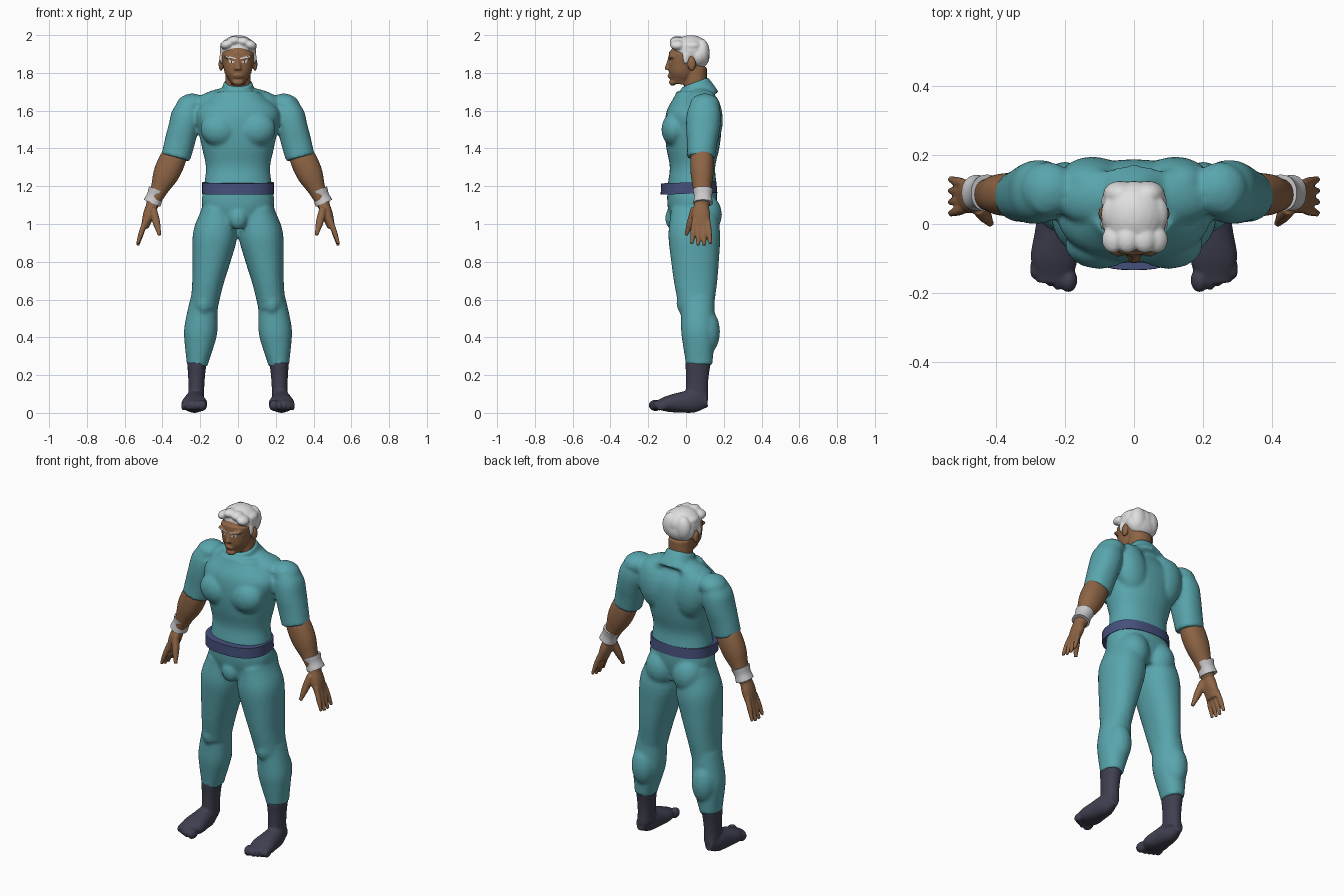
import bpy, bmesh, math
from mathutils import Vector, Matrix

cube = bpy.data.objects.get("Cube")
if cube:
    bpy.data.objects.remove(cube, do_unlink=True)


def material(name, red, green, blue):
    mat = bpy.data.materials.new(name)
    mat.use_nodes = True
    mat.diffuse_color = (red, green, blue, 1)
    bsdf = mat.node_tree.nodes["Principled BSDF"]
    bsdf.inputs["Base Color"].default_value = mat.diffuse_color
    bsdf.inputs["Roughness"].default_value = .8
    return mat


TEAL = material("teal suit", .1, .38, .42)
SKIN = material("brown skin", .27, .13, .06)
HAIR = material("white hair", .74, .74, .74)
BAND = material("grey wristband", .58, .58, .6)
BELT = material("navy belt", .06, .08, .2)
SOCK = material("dark sock", .05, .05, .08)
LIPS = material("dark lips", .11, .05, .03)
EYES = material("dark eyes", .02, .02, .02)
SIDES = {"left": 1, "right": -1}


def smooth_value(values, position):
    """Catmull-Rom value at a fractional position in a list."""
    last = len(values) - 1
    i = min(int(position), last - 1)
    t = position - i
    a, b, c, d = (values[min(max(i + k, 0), last)] for k in (-1, 0, 1, 2))
    return b + t / 2 * (c - a + t * (2 * a - 5 * b + 4 * c - d + t * (3 * (b - c) + d - a)))


def loft(bm, start, end, widths, depths, side=1, power=2.2, segments=32, steps=4):
    """Closed limb along a line; half-widths and half-depths are evenly spaced."""
    start, end = Vector(start), Vector(end)
    axis = (end - start).normalized()
    across = Vector((1, 0, 0))
    across = (across - axis * axis.dot(across)).normalized()
    deep = axis.cross(across)
    spans = (len(widths) - 1) * steps
    loops = []
    for ring in range(spans + 1):
        centre = start.lerp(end, ring / spans)
        width, depth = (smooth_value(v, ring / steps) for v in (widths, depths))
        loop = []
        for i in range(segments):
            angle = math.tau * i / segments
            c, s = (math.copysign(abs(f(angle)) ** (2 / power), f(angle)) for f in (math.cos, math.sin))
            point = centre + across * c * width + deep * s * depth
            point.x *= side
            loop.append(bm.verts.new(point))
        loops.append(loop)
    for low, high in zip(loops, loops[1:]):
        for i in range(segments):
            j = (i + 1) % segments
            bm.faces.new((low[i], low[j], high[j], high[i]))
    bm.faces.new(loops[0])
    bm.faces.new(loops[-1])


def blob(bm, centre, radii, side=1, tilt=0):
    """Ellipsoid muscle or lump, tilted about the front axis."""
    x, y, z = centre
    matrix = (Matrix.Translation((side * x, y, z)) @ Matrix.Rotation(side * tilt, 4, "Y")
              @ Matrix.Diagonal((*radii, 1)))
    bmesh.ops.create_uvsphere(bm, u_segments=24, v_segments=12, radius=1, matrix=matrix)


def finish(bm, name, mat, voxel=0):
    """Make the object; a voxel size fuses overlapping volumes into one skin."""
    bmesh.ops.recalc_face_normals(bm, faces=bm.faces)
    mesh = bpy.data.meshes.new(name)
    bm.to_mesh(mesh)
    bm.free()
    obj = bpy.data.objects.new(name, mesh)
    bpy.context.collection.objects.link(obj)
    mesh.materials.append(mat)
    if voxel:
        fuse = obj.modifiers.new("fuse", "REMESH")
        fuse.mode, fuse.voxel_size, fuse.use_smooth_shade = "VOXEL", voxel, True
        soften = obj.modifiers.new("soften", "SMOOTH")
        soften.factor, soften.iterations = .5, 4
    else:
        bpy.ops.object.select_all(action="DESELECT")
        obj.select_set(True)
        bpy.context.view_layer.objects.active = obj
        bpy.ops.object.shade_smooth_by_angle(angle=math.radians(45))
    return obj


# Suit: torso, collar, sleeves, legs and muscles
bm = bmesh.new()
loft(bm, (0, .03, 1), (0, .04, 1.7), (.13, .19, .18, .17, .19, .21, .22, .12),
     (.11, .13, .13, .12, .14, .15, .14, .09))
loft(bm, (0, .08, 1.66), (0, .045, 1.75), (.13, .09, .077), (.1, .09, .077))
blob(bm, (0, -.07, 1.03), (.05, .04, .06))
for side in SIDES.values():
    loft(bm, (.1, .04, 1.08), (.18, .055, .56), (.09, .117, .103, .083, .073), (.12, .137, .128, .114, .095), side)
    loft(bm, (.18, .06, .6), (.217, .07, .25), (.073, .083, .088, .073, .055), (.09, .09, .09, .08, .07), side)
    loft(bm, (.25, .1, 1.66), (.33, .08, 1.35), (.05, .08, .08, .08, .077), (.07, .09, .09, .08, .075), side)
    blob(bm, (.25, .1, 1.63), (.08, .08, .06), side, .2)        # shoulder
    blob(bm, (.1, -.06, 1.5), (.1, .07, .09), side, -.2)        # chest
    blob(bm, (.12, .12, 1.55), (.1, .075, .15), side, .2)       # upper back
    blob(bm, (.12, .08, 1.66), (.12, .08, .05), side, .3)       # trapezius
    blob(bm, (.09, .1, 1.05), (.09, .09, .11), side)            # buttock
    blob(bm, (.18, -.01, .58), (.04, .04, .06), side)           # knee
    blob(bm, (.2, .11, .43), (.07, .07, .12), side)             # calf
finish(bm, "suit", TEAL, .01)

# Belt
bm = bmesh.new()
loft(bm, (0, .016, 1.16), (0, .014, 1.22), (.19, .19), (.15, .147), power=2.4, segments=48, steps=1)
finish(bm, "belt", BELT)

for label, side in SIDES.items():
    # Forearm and hand
    bm = bmesh.new()
    loft(bm, (.31, .085, 1.42), (.455, .085, 1.1), (.055, .07, .068, .046, .035), (.05, .062, .06, .047, .04), side)
    loft(bm, (.45, .08, 1.12), (.495, .08, .98), (.028, .03, .02), (.035, .048, .046), side)
    for i in range(4):
        spread = i - 1.5
        loft(bm, (.49, .08 + .024 * spread, 1.02), (.532, .08 + .033 * spread, .88 + .01 * abs(spread)),
             (.013, .014, .009), (.013, .014, .009), side)
    loft(bm, (.45, .05, 1.08), (.415, 0, .94), (.02, .02, .01), (.025, .02, .01), side)
    finish(bm, label + "_forearm_and_hand", SKIN, .0055)

    # Wristband, flared at both ends
    bm = bmesh.new()
    loft(bm, (.425, .09, 1.18), (.455, .09, 1.11), (.05, .044, .048), (.053, .047, .052), side)
    finish(bm, label + "_wristband", BAND)

    # Sock with toes, the big toe innermost
    bm = bmesh.new()
    loft(bm, (.222, .055, .07), (.218, .063, .265), (.043, .042, .045, .051), (.062, .058, .06, .067), side)
    loft(bm, (.228, .112, .07), (.232, -.17, .04), (.025, .047, .058, .068, .05), (.04, .06, .054, .042, .02), side)
    blob(bm, (.19, -.162, .04), (.026, .036, .03), side)
    for i in range(4):
        blob(bm, (.222 + .022 * i, -.163 + .011 * i, .036), (.013, .03, .024), side)
    finish(bm, label + "_sock", SOCK, .0055)

# Head with neck, jaw, nose, mouth, chin, brow and ears
bm = bmesh.new()
loft(bm, (0, .05, 1.68), (0, .05, 1.83), (.066, .066), (.06, .06))
loft(bm, (0, -.03, 1.74), (0, -.005, 1.9), (.035, .068, .08, .087), (.05, .07, .08, .086))
loft(bm, (0, -.08, 1.89), (0, -.09, 1.815), (.009, .013, .021), (.012, .018, .025))
blob(bm, (0, .01, 1.88), (.09, .1, .095))
blob(bm, (0, -.078, 1.783), (.027, .02, .016))
blob(bm, (0, -.07, 1.75), (.03, .02, .018))
for side in SIDES.values():
    blob(bm, (.04, -.075, 1.882), (.036, .018, .01), side, -.1)
    blob(bm, (.09, .03, 1.845), (.013, .022, .035), side)
head = finish(bm, "head", SKIN, .005)


def face_patch(name, mat, middle, height, length, thickness, slope=0, offset=.002):
    """Thin tapered strip wrapped onto the face."""
    bm = bmesh.new()
    columns = []
    for i in range(9):
        t = i / 4 - 1
        half = thickness / 2 * (1 - .7 * t * t)
        x, z = middle + t * length / 2, height + t * slope
        columns.append([bm.verts.new((x, -.1, z + k * half)) for k in (-1, 0, 1)])
    for a, b in zip(columns, columns[1:]):
        for k in range(2):
            bm.faces.new((a[k], b[k], b[k + 1], a[k + 1]))
    obj = finish(bm, name, mat)
    wrap = obj.modifiers.new("wrap", "SHRINKWRAP")
    wrap.target, wrap.wrap_mode, wrap.offset = head, "ABOVE_SURFACE", offset


# Painted face
for label, side in SIDES.items():
    face_patch(label + "_eyebrow", HAIR, side * .043, 1.882, .06, .013, side * .005, .003)
    face_patch(label + "_eye", HAIR, side * .04, 1.858, .038, .011)
    face_patch(label + "_iris", EYES, side * .039, 1.858, .01, .011, offset=.003)
face_patch("mouth", LIPS, 0, 1.784, .054, .007)

# Swept-back hair: cap, nape, locks and sideburns
bm = bmesh.new()
blob(bm, (0, .025, 1.92), (.097, .1, .08))
blob(bm, (0, .065, 1.89), (.096, .06, .07))
for x in (-.06, -.02, .03, .065):
    blob(bm, (x, -.045, 1.98 - abs(x) / 2), (.034, .04, .025), tilt=5 * x)
    blob(bm, (x, .03, 1.98 - abs(x) / 2), (.036, .05, .025), tilt=5 * x)
for side in SIDES.values():
    blob(bm, (.088, 0, 1.88), (.01, .018, .035), side)
    blob(bm, (.04, .085, 1.91), (.05, .04, .07), side)
finish(bm, "hair", HAIR, .006)
